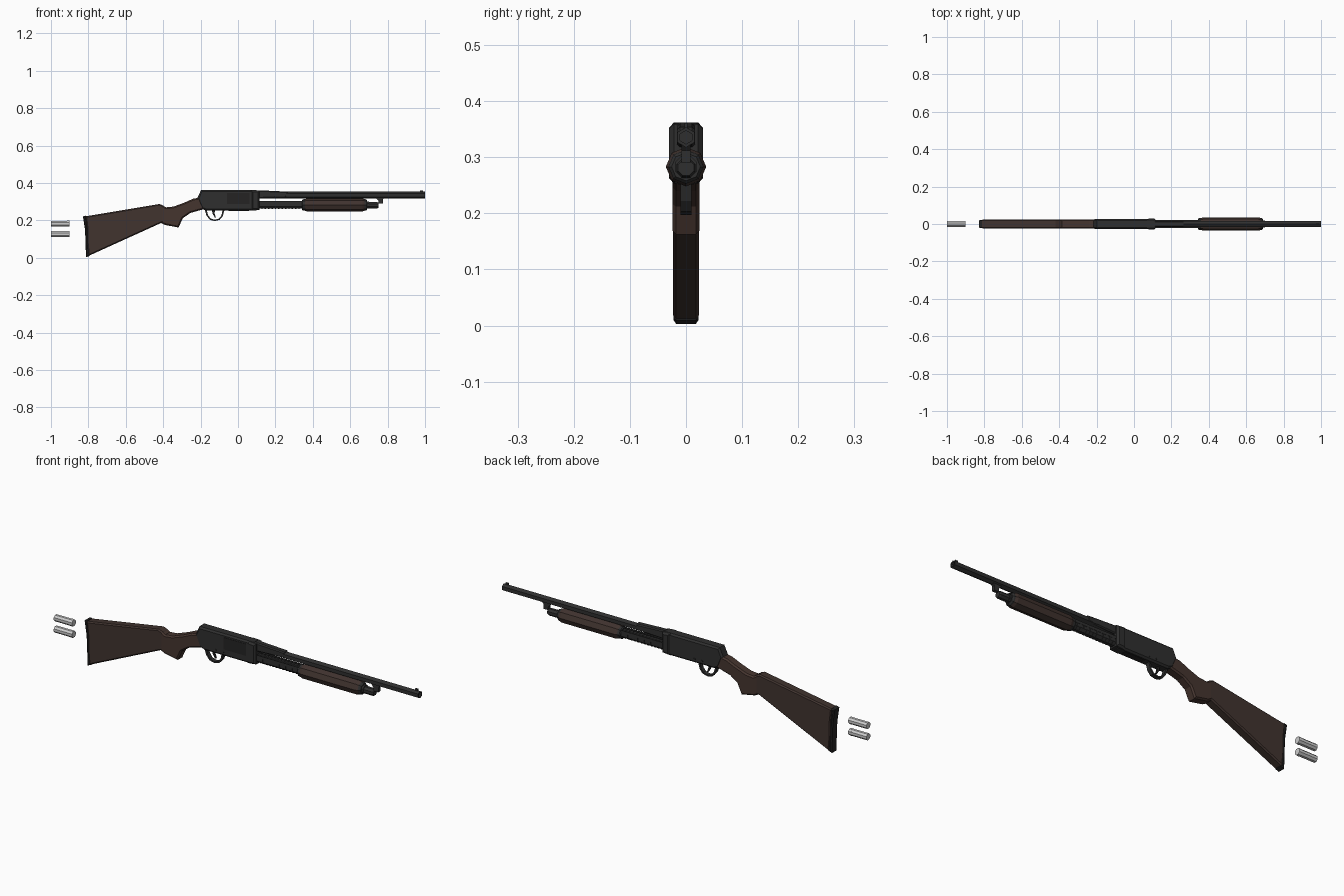
import bpy, bmesh
from math import sin, cos, pi


def material(name, rgb):
    m = bpy.data.materials.new(name)
    m.diffuse_color = (*rgb, 1)
    return m


METAL = material("dark_metal", (0.028, 0.028, 0.028))
BLACK = material("black_rubber", (0.018, 0.017, 0.017))
WOOD = material("dark_wood", (0.052, 0.033, 0.028))
GRIP = material("grip_wood", (0.06, 0.035, 0.028))


def finish(name, bm, mat):
    bmesh.ops.recalc_face_normals(bm, faces=bm.faces)
    me = bpy.data.meshes.new(name)
    bm.to_mesh(me)
    bm.free()
    ob = bpy.data.objects.new(name, me)
    bpy.context.collection.objects.link(ob)
    if mat:
        me.materials.append(mat)
    return ob


def prism(name, pts, half, mat, bevel=0, y=0):
    """Side profile in x/z, extruded across y, with chamfered long edges."""
    bm = bmesh.new()
    face = bm.faces.new([bm.verts.new((x, y - half, z)) for x, z in pts])
    ext = bmesh.ops.extrude_face_region(bm, geom=[face])["geom"]
    bmesh.ops.translate(bm, vec=(0, 2 * half, 0),
                        verts=[v for v in ext if isinstance(v, bmesh.types.BMVert)])
    if bevel:
        rim = [e for e in bm.edges if abs(e.verts[0].co.y - e.verts[1].co.y) < 1e-6]
        bmesh.ops.bevel(bm, geom=rim, offset=bevel, segments=1, affect='EDGES')
    return finish(name, bm, mat)


def box(name, x0, x1, z0, z1, half, mat, bevel=0, y=0):
    return prism(name, [(x0, z0), (x1, z0), (x1, z1), (x0, z1)], half, mat, bevel, y)


def lathe(name, prof, z, sides, mat, phase=0, flat=1):
    """Faceted tube along x from (x, radius) stations."""
    bm = bmesh.new()
    rings = []
    for x, r in prof:
        rings.append([bm.verts.new((x, r * flat * sin(phase + 2 * pi * i / sides),
                                    z + r * cos(phase + 2 * pi * i / sides)))
                      for i in range(sides)])
    for a, b in zip(rings, rings[1:]):
        for i in range(sides):
            j = (i + 1) % sides
            bm.faces.new((a[i], a[j], b[j], b[i]))
    bm.faces.new(rings[0])
    bm.faces.new(rings[-1])
    return finish(name, bm, mat)


# Butt stock, pad and pistol grip
prism("butt_stock", [(-0.815, 0.222), (-0.42, 0.288), (-0.40, 0.28), (-0.385, 0.262),
                     (-0.385, 0.19), (-0.41, 0.187), (-0.80, 0.010), (-0.808, 0.09),
                     (-0.807, 0.15)], 0.0235, WOOD, 0.006)
prism("butt_pad", [(-0.829, 0.222), (-0.812, 0.226), (-0.803, 0.15), (-0.803, 0.09),
                   (-0.794, 0.010), (-0.813, 0.003), (-0.815, 0.08), (-0.818, 0.15)],
      0.0225, BLACK, 0.005)
prism("pistol_grip", [(-0.41, 0.285), (-0.385, 0.27), (-0.345, 0.274), (-0.285, 0.296),
                      (-0.24, 0.316), (-0.20, 0.323), (-0.18, 0.26), (-0.205, 0.254),
                      (-0.255, 0.24), (-0.295, 0.212), (-0.318, 0.162), (-0.39, 0.176),
                      (-0.41, 0.186)], 0.0245, GRIP, 0.007)

# Receiver with front collar, barrel shroud and ejection port
prism("receiver", [(-0.218, 0.318), (-0.198, 0.362), (0.10, 0.362), (0.10, 0.253),
                   (-0.17, 0.253), (-0.195, 0.262)], 0.026, METAL, 0.008)
prism("front_collar", [(0.07, 0.362), (0.115, 0.359), (0.115, 0.257), (0.07, 0.253)],
      0.0305, METAL, 0.009)
prism("barrel_shroud", [(0.11, 0.361), (0.16, 0.359), (0.265, 0.354), (0.265, 0.325),
                        (0.11, 0.318)], 0.016, METAL, 0.005)
box("ejection_port", -0.06, 0.062, 0.288, 0.347, 0.001, BLACK, y=-0.0265)
for x in (-0.105, -0.065):
    lathe("receiver_pin", [(-0.003, 0.006), (0.003, 0.006)], 0, 6, METAL)
    pin = bpy.context.collection.objects[-1]
    pin.rotation_euler = (0, 0, pi / 2)
    pin.location = (x, -0.025, 0.272)
    twin = pin.copy()
    twin.location.y = 0.025
    bpy.context.collection.objects.link(twin)
box("loading_gate", -0.05, 0.06, 0.2515, 0.256, 0.014, BLACK)

# Trigger guard as a closed strip, and trigger
outer = [(-0.178, 0.256), (-0.168, 0.225), (-0.150, 0.203), (-0.125, 0.197),
         (-0.098, 0.203), (-0.082, 0.222), (-0.072, 0.256)]
inner = [(-0.082, 0.256), (-0.089, 0.226), (-0.102, 0.210), (-0.125, 0.204),
         (-0.146, 0.210), (-0.160, 0.229), (-0.168, 0.256)]
prism("trigger_guard", outer + inner, 0.010, METAL)
prism("trigger", [(-0.140, 0.258), (-0.122, 0.258), (-0.126, 0.238), (-0.118, 0.217),
                  (-0.124, 0.216), (-0.136, 0.236)], 0.004, BLACK)

# Barrel with recessed muzzle, and bead sight
lathe("barrel", [(0.10, 0.0185), (0.30, 0.018), (0.999, 0.018), (0.999, 0.012),
                 (0.96, 0.012)], 0.3355, 6, METAL)
box("bead_sight", 0.974, 0.988, 0.348, 0.361, 0.003, METAL)

# Magazine tube with ribbed section, action bars and cap
lathe("magazine_tube", [(0.10, 0.021), (0.70, 0.021)], 0.283, 8, METAL, pi / 8)
for i in range(12):
    x = 0.125 + i * 0.018
    lathe("tube_rib", [(x, 0.0225), (x + 0.007, 0.0225)], 0.283, 8, METAL, pi / 8)
for s in (-1, 1):
    box("action_bar", 0.10, 0.37, 0.290, 0.304, 0.002, METAL, y=s * 0.019)
lathe("magazine_cap", [(0.68, 0.022), (0.695, 0.018), (0.745, 0.018), (0.752, 0.015)],
      0.281, 8, METAL, pi / 8)
prism("barrel_bracket", [(0.735, 0.324), (0.785, 0.324), (0.775, 0.312), (0.775, 0.290),
                         (0.750, 0.290), (0.750, 0.306)], 0.008, METAL)

# Pump forend with end collars and side grooves
lathe("forend", [(0.355, 0.030), (0.370, 0.035), (0.665, 0.035), (0.680, 0.030)],
      0.283, 8, WOOD, 0, 1.03)
lathe("forend_rear_collar", [(0.342, 0.025), (0.346, 0.030), (0.360, 0.031)],
      0.283, 8, METAL, 0, 1.03)
lathe("forend_front_collar", [(0.672, 0.0315), (0.684, 0.030), (0.690, 0.025)],
      0.283, 8, METAL, 0, 1.03)

# Two loose shells behind the stock
for z in (0.183, 0.127):
    lathe("shell_case", [(-1.0, 0.0165), (-0.915, 0.0165)], z, 8, None, pi / 8)
    lathe("shell_base", [(-0.915, 0.0172), (-0.905, 0.0172), (-0.90, 0.0165)],
          z, 8, None, pi / 8)
